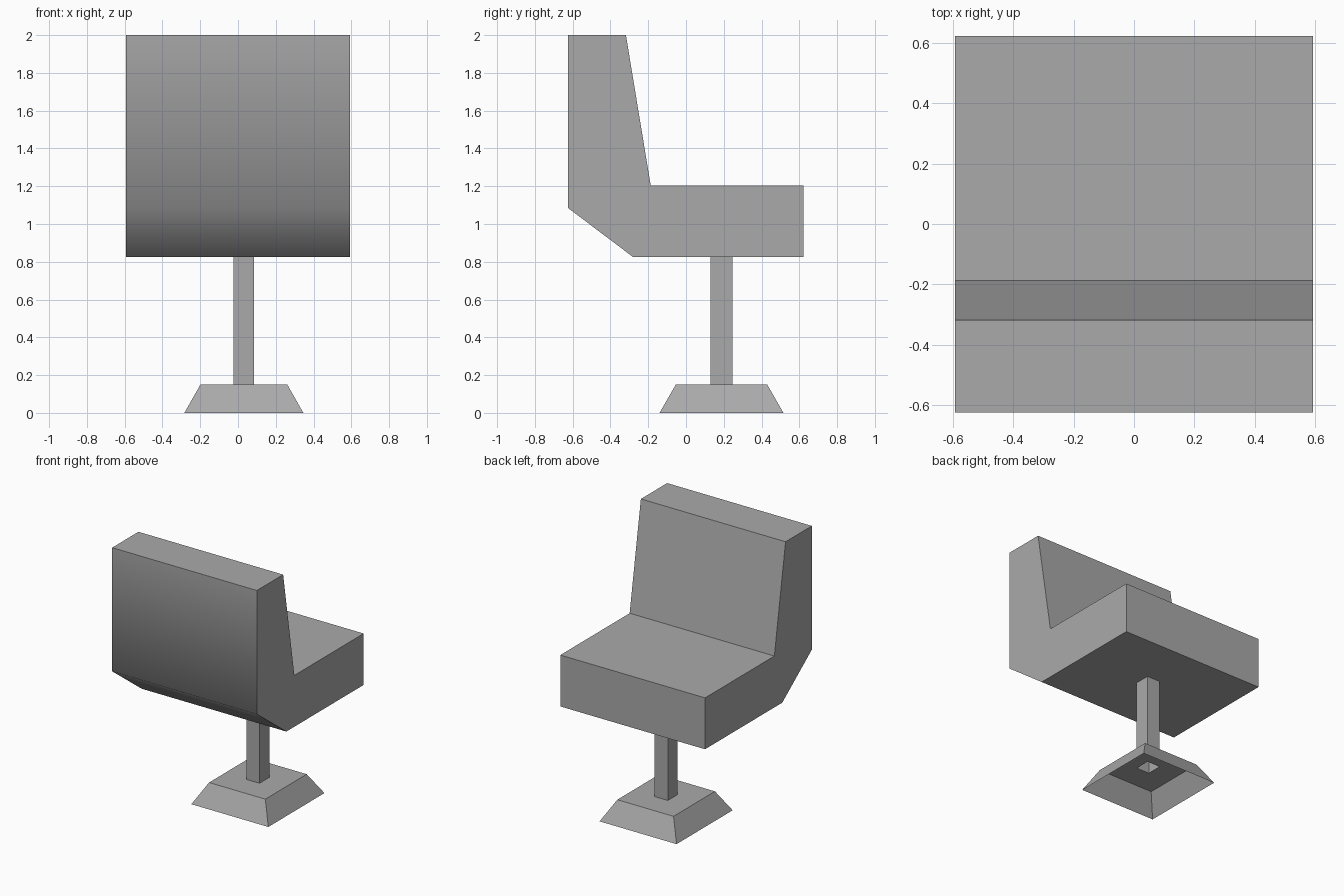
import bpy
import bmesh

cube = bpy.data.objects.get("Cube")
if cube:
    bpy.data.objects.remove(cube, do_unlink=True)

GREY = (0.4, 0.4, 0.4, 1.0)
grey = bpy.data.materials.new("grey")
grey.use_nodes = True
grey.diffuse_color = GREY
grey.node_tree.nodes["Principled BSDF"].inputs["Base Color"].default_value = GREY

CENTRE_X, CENTRE_Y = 0.031, 0.188


def add_object(name, bm):
    mesh = bpy.data.meshes.new(name)
    bm.to_mesh(mesh)
    bm.free()
    mesh.materials.append(grey)
    obj = bpy.data.objects.new(name, mesh)
    bpy.context.collection.objects.link(obj)
    return obj


def ring(bm, width, depth, z):
    """Rectangle of vertices around the pedestal axis."""
    corners = ((-1, -1), (1, -1), (1, 1), (-1, 1))
    return [bm.verts.new((CENTRE_X + sx * width / 2, CENTRE_Y + sy * depth / 2, z))
            for sx, sy in corners]


def loft(name, sections):
    """Open shell through rectangular sections, listed so faces point outward."""
    bm = bmesh.new()
    rings = [ring(bm, *section) for section in sections]
    for low, high in zip(rings, rings[1:]):
        for i in range(4):
            j = (i + 1) % 4
            bm.faces.new((low[i], low[j], high[j], high[i]))
    return add_object(name, bm)


# Seat and backrest: one side profile extruded across the width
profile = [(-0.625, 1.085), (-0.625, 2.0), (-0.318, 2.0), (-0.187, 1.205),
           (0.623, 1.205), (0.623, 0.825), (-0.28, 0.825)]
bm = bmesh.new()
side = bm.faces.new([bm.verts.new((-0.592, y, z)) for y, z in profile])
extruded = bmesh.ops.extrude_face_region(bm, geom=[side])
moved = [v for v in extruded["geom"] if isinstance(v, bmesh.types.BMVert)]
bmesh.ops.translate(bm, verts=moved, vec=(1.184, 0, 0))
bmesh.ops.recalc_face_normals(bm, faces=bm.faces)
# The outer back and its lower slope blend smoothly; all else is flat
for face in bm.faces:
    face.normal_update()
    face.smooth = face.normal.y < -0.5
add_object("seat_and_backrest", bm)

# Hollow square post
POST = (0.108, 0.115)
loft("post", [(*POST, 0.15), (*POST, 0.825)])

# Flared foot, open underneath, with a hole where the post enters
loft("flared_foot", [(0.63, 0.656, 0.0), (0.46, 0.484, 0.15), (*POST, 0.15)])
